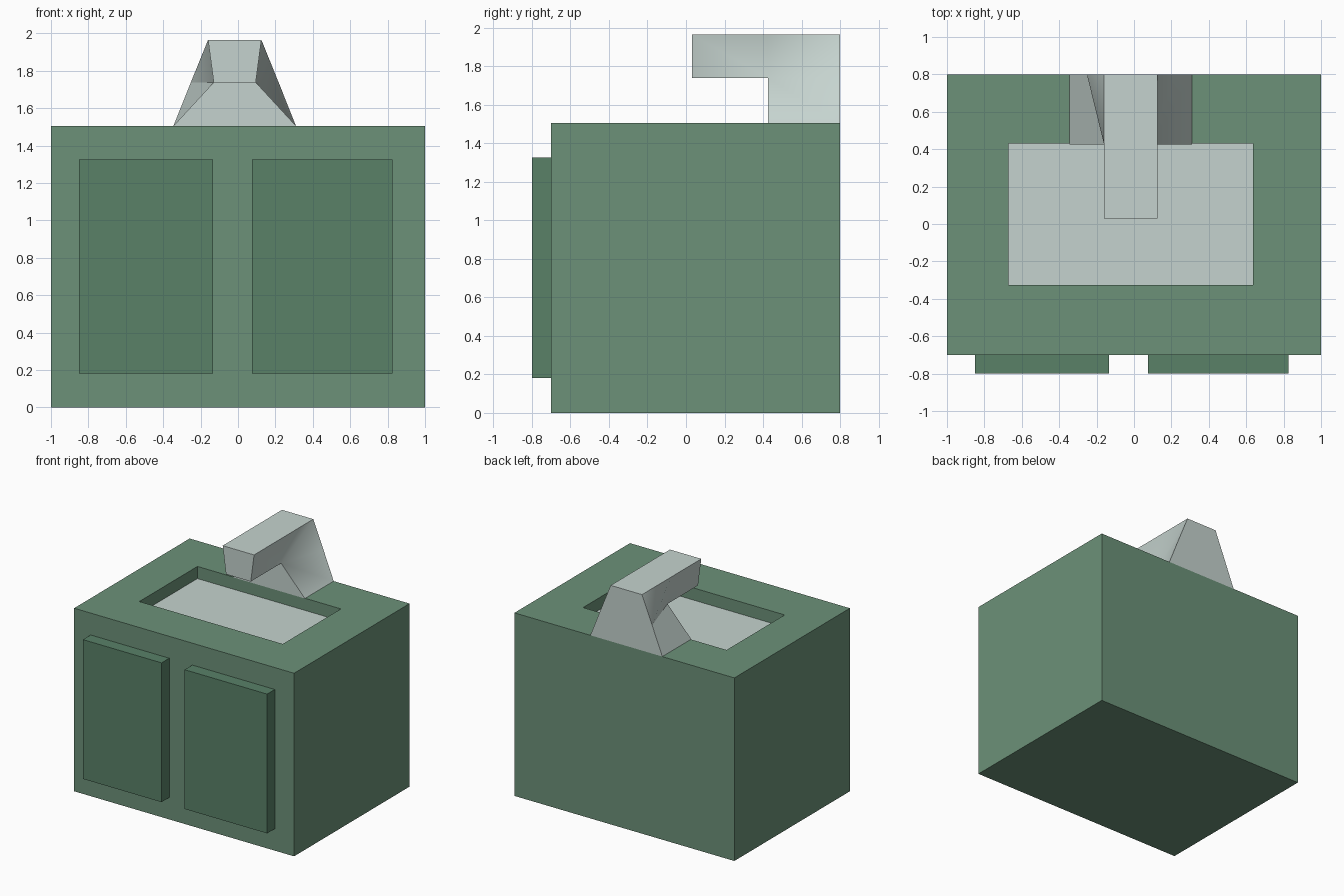
import bpy, bmesh, math

if "Cube" in bpy.data.objects:
    bpy.data.objects.remove(bpy.data.objects["Cube"])


def material(name, rgb):
    m = bpy.data.materials.new(name)
    m.diffuse_color = (*rgb, 1)
    m.use_nodes = True
    m.node_tree.nodes["Principled BSDF"].inputs["Base Color"].default_value = m.diffuse_color
    return m


GREEN = material("cabinet_green", (0.15, 0.285, 0.19))
DOOR = material("door_green", (0.10, 0.22, 0.137))
PALE = material("pale_grey", (0.56, 0.65, 0.62))


def finish(name, bm, mats):
    bmesh.ops.recalc_face_normals(bm, faces=bm.faces[:])
    me = bpy.data.meshes.new(name)
    bm.to_mesh(me)
    bm.free()
    for m in mats:
        me.materials.append(m)
    ob = bpy.data.objects.new(name, me)
    bpy.context.collection.objects.link(ob)
    return ob


def box_mesh(x0, x1, y0, y1, z0, z1):
    bm = bmesh.new()
    bmesh.ops.create_cube(bm, size=1)
    for v in bm.verts:
        v.co = (x1 if v.co.x > 0 else x0, y1 if v.co.y > 0 else y0, z1 if v.co.z > 0 else z0)
    bm.normal_update()
    return bm


# Cabinet with a shallow basin sunk into its top
TOP = 1.505
bm = box_mesh(-1, 1, -0.7, 0.8, 0, TOP)
lid = next(f for f in bm.faces if f.normal.z > 0.9)
bmesh.ops.inset_region(bm, faces=[lid], thickness=0.2)
for v in lid.verts:
    v.co.x = 0.635 if v.co.x > 0 else -0.67
    v.co.y = 0.43 if v.co.y > 0.05 else -0.325
floor = bmesh.ops.extrude_discrete_faces(bm, faces=[lid])["faces"][0]
for v in floor.verts:
    v.co.z = TOP - 0.1
floor.material_index = 1
finish("cabinet", bm, [GREEN, PALE])

# Two door panels on the front
for name, x0, x1 in (("left_door", -0.85, -0.135), ("right_door", 0.075, 0.825)):
    finish(name, box_mesh(x0, x1, -0.8, -0.7, 0.18, 1.325), [DOOR])

# Tap: tapering column at the back with a square spout reaching forward
# Sections b(ack), f(ront of column), s(pout end); levels 0-2 from the bottom up
sections = {
    "b": (0.8, {0: (TOP, -0.345, 0.31), 1: (1.738, -0.252, 0.217), 2: (1.965, -0.16, 0.125)}),
    "f": (0.425, {0: (TOP, -0.345, 0.31), 1: (1.738, -0.13, 0.095), 2: (1.965, -0.16, 0.125)}),
    "s": (0.03, {1: (1.738, -0.13, 0.095), 2: (1.965, -0.16, 0.125)}),
}
bm = bmesh.new()
P = {}
for key, (y, rows) in sections.items():
    for level, (z, left, right) in rows.items():
        P[f"{key}{level}L"] = bm.verts.new((left, y, z))
        P[f"{key}{level}R"] = bm.verts.new((right, y, z))

# Tap sides
sides = {"L": ("b1 b2 f2", "b1 f2 f1"), "R": ("b1 b2 f1", "b2 f2 f1")}
for side, triangles in sides.items():
    for ring in ("b0 b1 f1 f0", "f1 f2 s2 s1") + triangles:
        bm.faces.new([P[n + side] for n in ring.split()])

# Strip of faces around the outline, joining the two sides
outline = "b0 b1 b2 f2 s2 s1 f1 f0".split()
for a, b in zip(outline, outline[1:] + outline[:1]):
    bm.faces.new([P[a + "L"], P[b + "L"], P[b + "R"], P[a + "R"]])

tap = finish("tap", bm, [PALE])
bpy.context.view_layer.objects.active = tap
tap.select_set(True)
bpy.ops.object.shade_smooth_by_angle(angle=math.radians(40))
